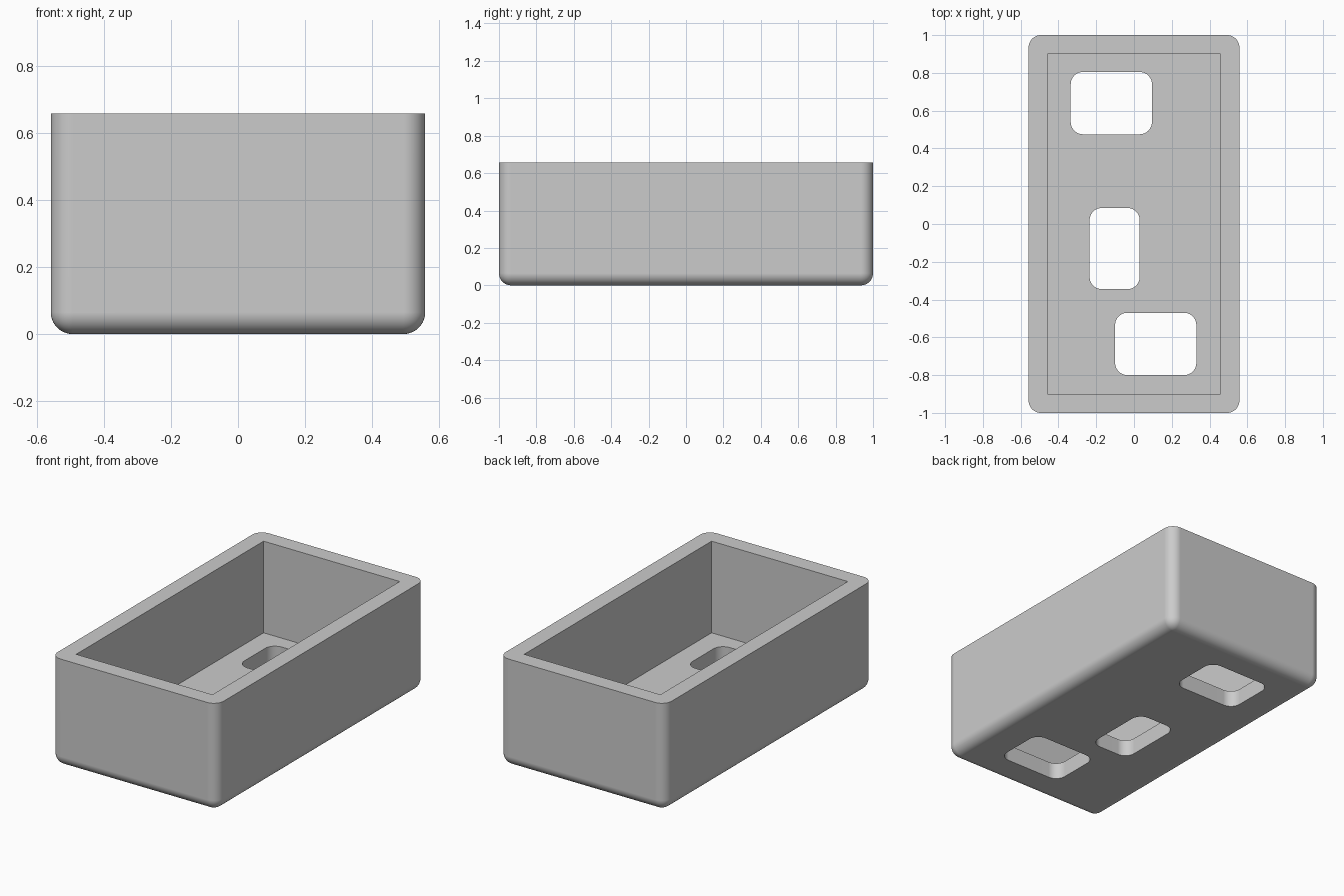
import bpy, bmesh
from mathutils import Matrix, Vector

if "Cube" in bpy.data.objects:
    bpy.data.objects.remove(bpy.data.objects["Cube"], do_unlink=True)

WIDTH, LENGTH, HEIGHT = 1.116, 2.0, 0.657
WALL, RADIUS = 0.1, 0.065

grey = bpy.data.materials.new("light grey")
grey.use_nodes = True
colour = (0.6, 0.6, 0.6, 1)
grey.diffuse_color = colour
grey.node_tree.nodes["Principled BSDF"].inputs["Base Color"].default_value = colour


def box(name, low, high, rounded=None):
    """Box between two corners; 'rounded' picks the edges to round off."""
    low, high = Vector(low), Vector(high)
    bm = bmesh.new()
    bmesh.ops.create_cube(bm, size=1, matrix=Matrix.Translation((low + high) / 2)
                          @ Matrix.Diagonal((*(high - low), 1)))
    if rounded:
        edges = [e for e in bm.edges if rounded(e)]
        bmesh.ops.bevel(bm, geom=edges, offset=RADIUS, segments=10,
                        profile=0.5, affect='EDGES', clamp_overlap=True)
    mesh = bpy.data.meshes.new(name)
    bm.to_mesh(mesh)
    bm.free()
    mesh.materials.append(grey)
    obj = bpy.data.objects.new(name, mesh)
    bpy.context.collection.objects.link(obj)
    return obj


def upright(e):
    a, b = e.verts
    return abs(a.co.z - b.co.z) > 0.01


def upright_or_bottom(e):
    return upright(e) or max(v.co.z for v in e.verts) < 0.01


# Outer block, rounded everywhere but along the flat rim
x, y = WIDTH / 2, LENGTH / 2
tray = box("open_box", (-x, -y, 0), (x, y, HEIGHT), upright_or_bottom)

# Square-cornered cavity, then three rounded openings through the floor
cutters = [box("cavity_cutter", (WALL - x, WALL - y, WALL), (x - WALL, y - WALL, 1))]
openings = {
    "back": (-0.335, 0.475, 0.095, 0.805),
    "middle": (-0.235, -0.345, 0.03, 0.085),
    "front": (-0.1, -0.8, 0.33, -0.47),
}
for name, (x0, y0, x1, y1) in openings.items():
    cutters.append(box(name + "_opening_cutter", (x0, y0, -0.1), (x1, y1, 0.3), upright))

bpy.context.view_layer.objects.active = tray
for cutter in cutters:
    cutter.hide_render = True
    cut = tray.modifiers.new(cutter.name, 'BOOLEAN')
    cut.operation, cut.solver, cut.object = 'DIFFERENCE', 'EXACT', cutter
    bpy.ops.object.modifier_apply(modifier=cut.name)
    bpy.data.objects.remove(cutter, do_unlink=True)

# Smooth rounding with crisp rims
bpy.ops.object.select_all(action='DESELECT')
tray.select_set(True)
bpy.ops.object.shade_smooth_by_angle(angle=0.6)
normals = tray.modifiers.new("even_shading", 'WEIGHTED_NORMAL')
normals.keep_sharp = True
